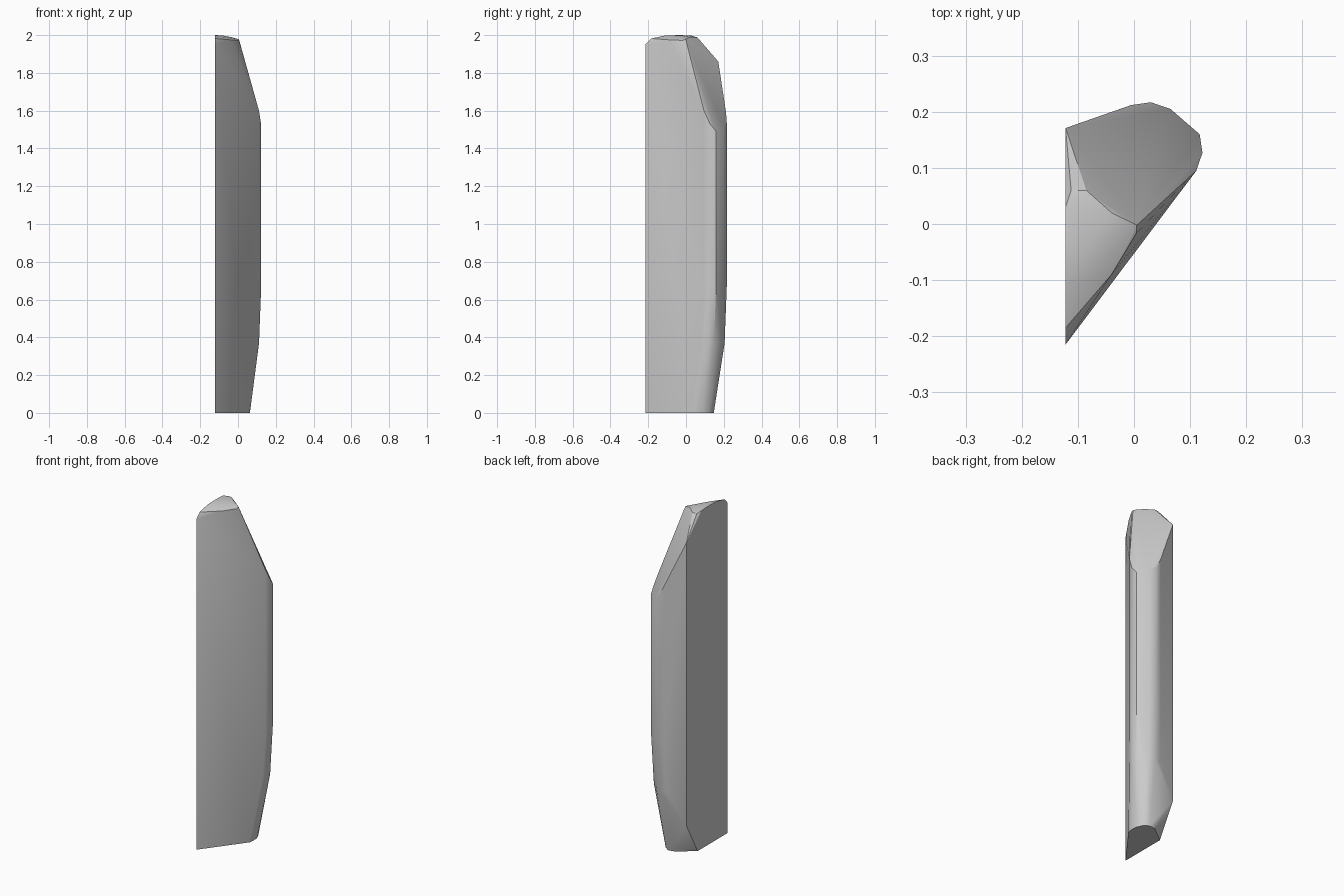
import bpy, bmesh, math

if "Cube" in bpy.data.objects:
    bpy.data.objects.remove(bpy.data.objects["Cube"])

# Single flat grey
stone = bpy.data.materials.new("light grey")
stone.diffuse_color = (0.6, 0.6, 0.6, 1)
stone.use_nodes = True
stone.node_tree.nodes["Principled BSDF"].inputs["Base Color"].default_value = stone.diffuse_color

# Flat front-right face runs from the sharp front edge to the rounded back edge
FRONT = (-0.122, -0.215)


def on_face(x):
    return (x, FRONT[1] + (x - FRONT[0]) * 1.33)


# Outline of the full-width middle, front edge first
middle = [FRONT, on_face(0.111), (0.122, 0.127), (0.117, 0.16),
          (0.065, 0.205), (0.03, 0.217), (-0.005, 0.212), (-0.122, 0.171)]
# Narrower foot, with the back left corner cut away
foot = [FRONT, on_face(0.058), (0.063, 0.055), (0.06, 0.09), (0.045, 0.125),
        (0.015, 0.147), (-0.025, 0.14), (-0.122, 0.065)]
low_z = [0, 0.62, 0.65, 0.68, 0.7, 0.7, 0.66, 0.19]
high_z = [1.95, 1.6, 1.53, 1.49, 1.5, 1.52, 1.59, 1.86]

points = [(x, y, 0) for x, y in foot]
points += [(x, y, z) for (x, y), z in zip(middle, low_z)]
points += [(x, y, z) for (x, y), z in zip(middle, high_z)]
# Slight bulge where the taper begins
for (ax, ay), (bx, by) in list(zip(foot, middle))[1:7]:
    points.append((ax + (bx - ax) * 0.82, ay + (by - ay) * 0.82, 0.37))

# Softly domed crown
points += [(0.005, -0.002, 1.978), (0.004, -0.017, 1.972),
           (-0.122, -0.185, 1.982), (-0.122, -0.11, 1.998),
           (-0.122, -0.03, 2.0), (-0.122, 0.03, 1.997), (-0.112, 0.06, 1.988),
           (-0.085, 0.06, 1.988), (-0.08, -0.03, 1.998), (-0.04, 0.02, 1.99),
           (-0.095, -0.165, 1.962), (-0.04, -0.09, 1.975), (-0.08, -0.1, 1.99)]

bm = bmesh.new()
for p in points:
    bm.verts.new(p)
hull = bmesh.ops.convex_hull(bm, input=bm.verts)
loose = {g for g in hull["geom_interior"] + hull["geom_unused"]
         if isinstance(g, bmesh.types.BMVert)}
bmesh.ops.delete(bm, geom=list(loose), context='VERTS')
bmesh.ops.dissolve_limit(bm, angle_limit=math.radians(0.6),
                         verts=bm.verts, edges=bm.edges)
bmesh.ops.recalc_face_normals(bm, faces=bm.faces)

mesh = bpy.data.meshes.new("wedge_pillar")
bm.to_mesh(mesh)
bm.free()
mesh.materials.append(stone)
pillar = bpy.data.objects.new("wedge_pillar", mesh)
bpy.context.collection.objects.link(pillar)

# Smooth rounded back, crisp flat sides
bpy.context.view_layer.objects.active = pillar
pillar.select_set(True)
bpy.ops.object.shade_smooth_by_angle(angle=math.radians(30))
